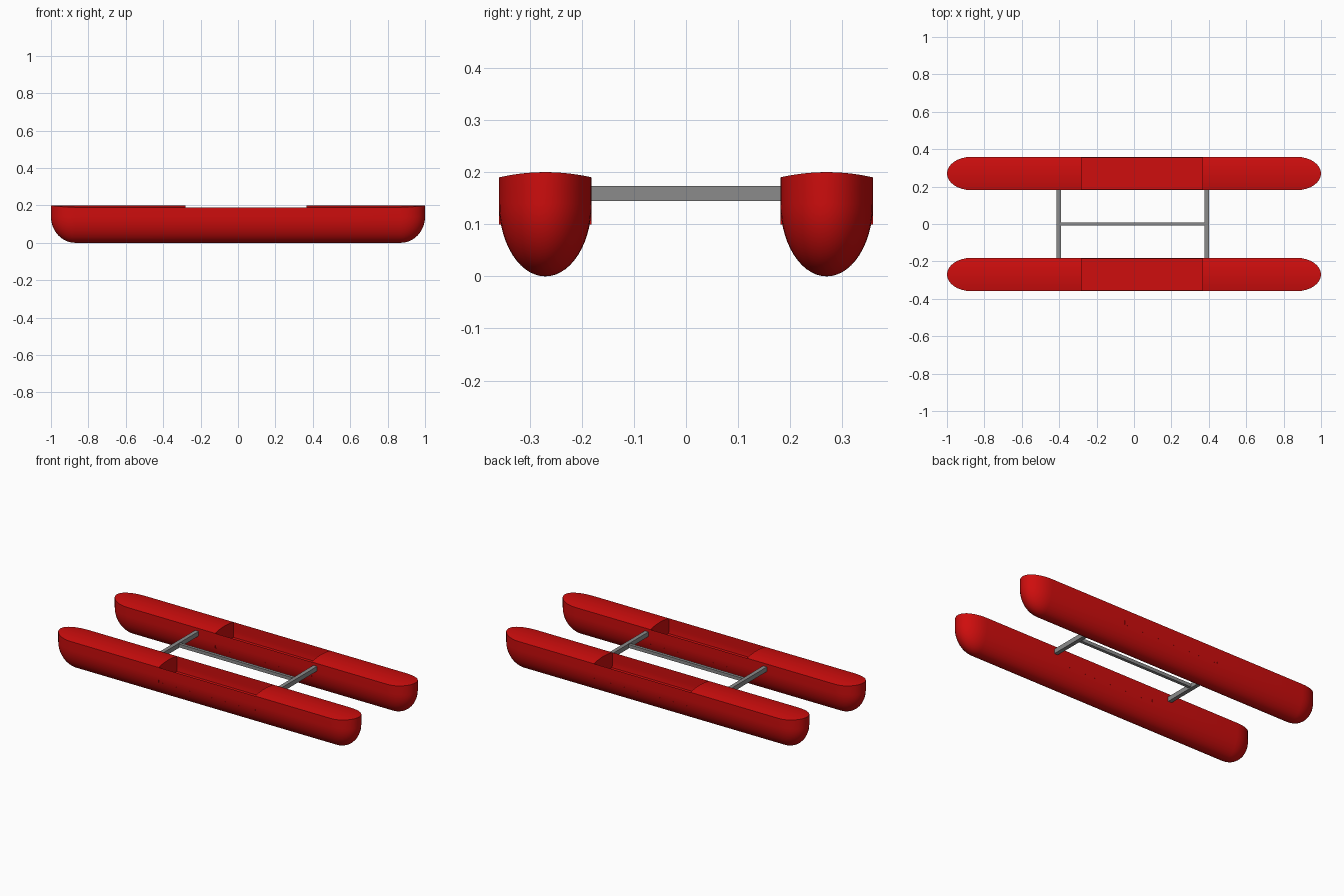
import bpy, bmesh
from math import sin, cos, pi, sqrt

if "Cube" in bpy.data.objects:
    bpy.data.objects.remove(bpy.data.objects["Cube"])


def material(name, color):
    m = bpy.data.materials.new(name)
    m.use_nodes = True
    m.diffuse_color = color
    m.node_tree.nodes["Principled BSDF"].inputs["Base Color"].default_value = color
    return m


RED = material("hull red", (0.62, 0.004, 0.004, 1))
GREY = material("bar grey", (0.26, 0.26, 0.26, 1))

HALF_W, RIM, CAMBER, BILGE = 0.089, 0.19, 0.01, 0.14
STRAIGHT, NOSE = 0.87, 0.13
WELL_BACK, WELL_FRONT, WELL_FLOOR = -0.28, 0.365, 0.1
ARC = 16


def deck_z(y):
    return RIM + CAMBER * (1 - (y / HALF_W) ** 2)


def finish(name, bm, mat, smooth):
    bmesh.ops.remove_doubles(bm, verts=bm.verts, dist=1e-5)
    bmesh.ops.dissolve_degenerate(bm, edges=bm.edges, dist=1e-5)
    mesh = bpy.data.meshes.new(name)
    bm.to_mesh(mesh)
    bm.free()
    mesh.materials.append(mat)
    ob = bpy.data.objects.new(name, mesh)
    bpy.context.collection.objects.link(ob)
    if smooth:
        bpy.ops.object.select_all(action="DESELECT")
        ob.select_set(True)
        bpy.context.view_layer.objects.active = ob
        bpy.ops.object.shade_smooth_by_angle(angle=0.6)
    return ob


def quads(bm, rows, closed=False):
    """Skin neighbouring rows of points with faces."""
    rows = [[bm.verts.new(p) for p in row] for row in rows]
    n = len(rows[0])
    for a, b in zip(rows, rows[1:]):
        for i in range(n if closed else n - 1):
            j = (i + 1) % n
            bm.faces.new((a[i], a[j], b[j], b[i]))


def outline(scale, z=None):
    """Plan of the hull: straight sides with elliptical ends."""
    pts = []
    for end in (1, -1):
        for k in range(ARC + 1):
            t = pi * (k / ARC - 0.5)
            y = end * HALF_W * sin(t) * scale
            x = end * (STRAIGHT + NOSE * cos(t) * scale)
            pts.append((x, y, deck_z(y) if z is None else z))
        side = (WELL_FRONT, WELL_BACK) if end == 1 else (WELL_BACK, WELL_FRONT)
        for x in side:
            y = end * HALF_W * scale
            pts.append((x, y, RIM if z is None else z))
    return pts


def hull(name, y):
    bm = bmesh.new()
    # Rounded shell from keel to rim
    rings = [outline(max(cos(a), 0), BILGE * (1 - sin(a)))
             for a in (pi / 2 * (1 - k / 14) for k in range(15))]
    quads(bm, rings + [outline(1)], closed=True)
    # Cambered decks, left open over the well
    across = [k / 8 - 1 for k in range(17)]
    for end, inner in ((1, WELL_FRONT), (-1, WELL_BACK)):
        cols = [(end * inner, HALF_W)]
        for k in range(ARC // 2 + 1):
            t = pi * k / ARC
            cols.append((STRAIGHT + NOSE * sin(t), max(HALF_W * cos(t), 0)))
        quads(bm, [[(end * x, end * w * s, deck_z(w * s)) for s in across] for x, w in cols])
        # Bulkhead closing the end of the well
        quads(bm, [[(inner, -end * HALF_W * s, z or deck_z(HALF_W * s)) for s in across]
                   for z in (0, WELL_FLOOR)][::-1])
    # Well floor
    w = HALF_W * sqrt(1 - ((BILGE - WELL_FLOOR) / BILGE) ** 2)
    quads(bm, [[(x, s * w, WELL_FLOOR) for s in (1, -1)] for x in (WELL_BACK, WELL_FRONT)])
    ob = finish(name, bm, RED, True)
    ob.location.y = y


def bar(name, center, size):
    bm = bmesh.new()
    bmesh.ops.create_cube(bm, size=1)
    bmesh.ops.scale(bm, vec=size, verts=bm.verts)
    finish(name, bm, GREY, False).location = center


hull("left_hull", 0.27)
hull("right_hull", -0.27)
for label, x in (("rear", -0.402), ("front", 0.39)):
    bar(label + "_crossbar", (x, 0, 0.159), (0.024, 0.38, 0.028))
bar("centre_bar", (-0.006, 0, 0.159), (0.78, 0.018, 0.02))
